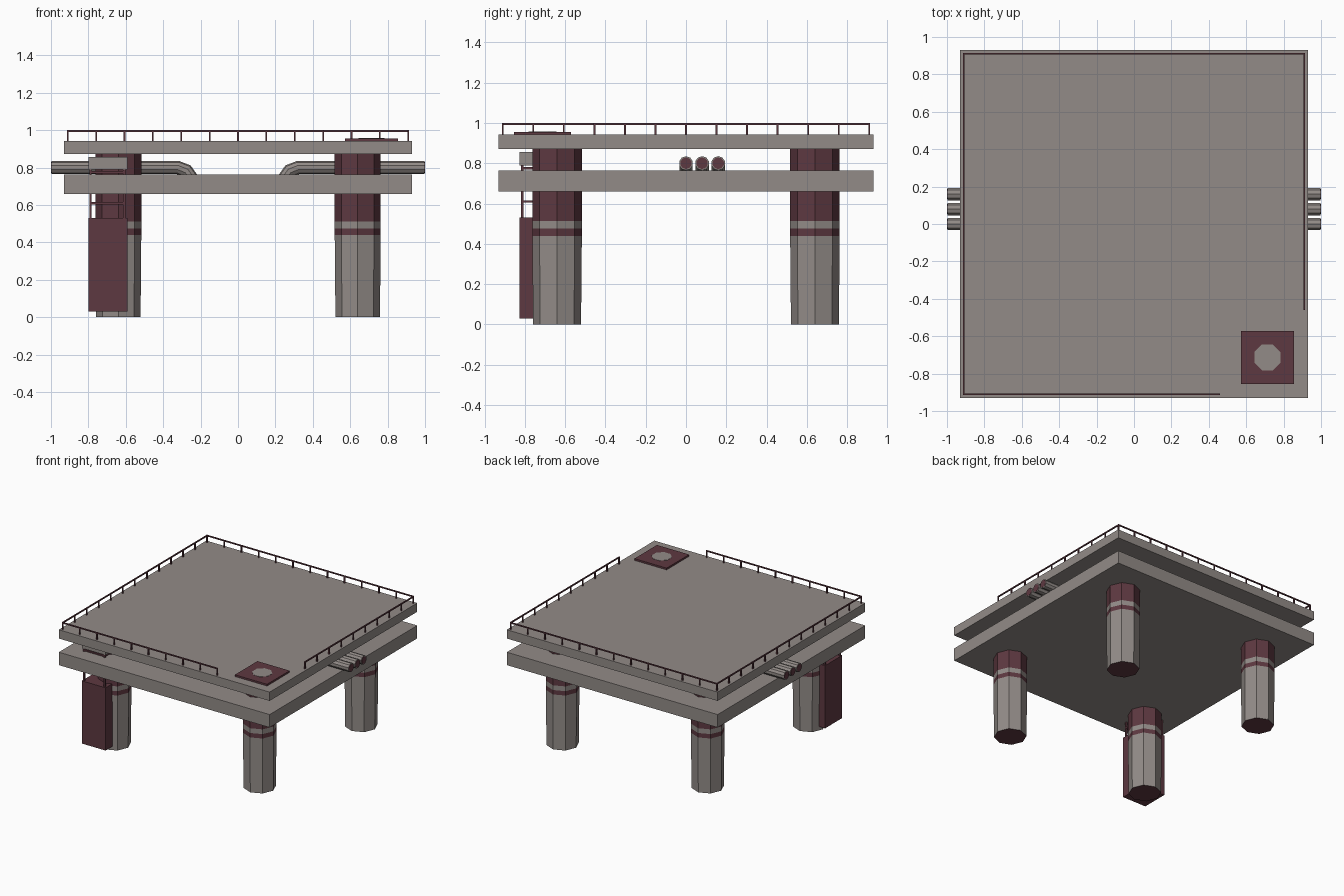
import bpy, bmesh, math
from mathutils import Vector

if "Cube" in bpy.data.objects:
    bpy.data.objects.remove(bpy.data.objects["Cube"])


def material(name, rgb):
    m = bpy.data.materials.new(name)
    m.diffuse_color = (*rgb, 1)
    m.use_nodes = True
    m.node_tree.nodes["Principled BSDF"].inputs["Base Color"].default_value = m.diffuse_color
    return m


GREY = material("warm_grey", (0.29, 0.26, 0.245))
MAROON = material("maroon", (0.11, 0.04, 0.052))


def finish(name, bm, *mats):
    bmesh.ops.recalc_face_normals(bm, faces=bm.faces[:])
    me = bpy.data.meshes.new(name)
    bm.to_mesh(me)
    bm.free()
    for m in mats:
        me.materials.append(m)
    ob = bpy.data.objects.new(name, me)
    bpy.context.collection.objects.link(ob)
    return ob


def add_box(bm, lo, hi):
    lo, hi = Vector(lo), Vector(hi)
    vs = bmesh.ops.create_cube(bm, size=1)["verts"]
    for v in vs:
        v.co = (lo + hi) / 2 + v.co * (hi - lo)


def box(name, lo, hi, mat):
    bm = bmesh.new()
    add_box(bm, lo, hi)
    return finish(name, bm, mat)


def loft(name, rings, slots, caps, *mats):
    """Skin a list of point rings; slots gives the material of each span."""
    bm = bmesh.new()
    loops = [[bm.verts.new(p) for p in r] for r in rings]
    n = len(loops[0])
    for a, b, s in zip(loops, loops[1:], slots):
        for i in range(n):
            j = (i + 1) % n
            bm.faces.new((a[i], a[j], b[j], b[i])).material_index = s
    for loop, s in zip((loops[0], loops[-1]), caps):
        bm.faces.new(loop).material_index = s
    return finish(name, bm, *mats)


def circle(n, r, cx, cy, z, phase=0.0):
    return [(cx + r * math.cos(phase + 2 * math.pi * i / n),
             cy + r * math.sin(phase + 2 * math.pi * i / n), z) for i in range(n)]


# Two square decks
D = 0.93
box("lower_deck", (-D, -D, 0.66), (D, D, 0.763), GREY)
box("upper_deck", (-D, -D, 0.872), (D, D, 0.942), GREY)

# Octagonal banded legs
bands = [(0, 0.119), (0.44, 0.123), (0.475, 0.123), (0.513, 0.123), (0.88, 0.123)]
for sx, xn in ((-1, "left"), (1, "right")):
    for sy, yn in ((-1, "front"), (1, "back")):
        loft(f"{yn}_{xn}_leg",
             [circle(8, r, sx * 0.64, sy * 0.64, z) for z, r in bands],
             (0, 1, 0, 1), (1, 1), GREY, MAROON)

# Railing with a gap at the front right corner
R, T, STEP = 0.91, 0.0045, 1.82 / 12
Z0, Z1 = 0.94, 1.0
runs = [((-R, -R), (1, 0), 9), ((-R, -R), (0, 1), 12),
        ((-R, R), (1, 0), 12), ((R, R), (0, -1), 9)]
bm = bmesh.new()
for (x, y), (dx, dy), n in runs:
    ex, ey = x + dx * STEP * n, y + dy * STEP * n
    add_box(bm, (min(x, ex) - T, min(y, ey) - T, Z1 - 2 * T),
            (max(x, ex) + T, max(y, ey) + T, Z1))
    for i in range(n + 1):
        px, py = x + dx * STEP * i, y + dy * STEP * i
        add_box(bm, (px - T, py - T, Z0), (px + T, py + T, Z1 - T))
finish("railing", bm, MAROON)

# Corner plate with an octagonal centre
C = 0.713
box("corner_plate", (C - 0.142, -C - 0.142, 0.94), (C + 0.142, -C + 0.142, 0.956), MAROON)
loft("plate_centre", [circle(8, 0.075, C, -C, z, math.pi / 8) for z in (0.945, 0.958)],
     (0,), (0, 0), GREY)

# Bent pipes between the decks, three on each side
path = [(0.998, 0.80), (0.32, 0.80), (0.275, 0.782), (0.24, 0.732)]
normals = [(0, 1), (-0.18, 1.0), (-0.62, 0.85), (-0.82, 0.57)]
N, PR = 10, 0.035
for sx, xn in ((-1, "left"), (1, "right")):
    for k in range(3):
        py = 0.08 * k
        rings = []
        for (x, z), (nx, nz) in zip(path, normals):
            ring = []
            for i in range(N):
                a = 2 * math.pi * (i + 0.5) / N
                u, v = PR * math.cos(a), PR * math.sin(a)
                ring.append((sx * (x + nx * v), py + u, z + nz * v))
            rings.append(ring)
        loft(f"{xn}_pipe_{k + 1}", rings, (0,) * 3, (0, 0), GREY)
        cap = [[(sx * x, py + p, 0.80 + q) for p, q, _ in
                circle(N, 0.029, 0, 0, 0, math.pi / N)] for x in (0.99, 1.0)]
        loft(f"{xn}_pipe_cap_{k + 1}", cap, (0,), (0, 0), MAROON)

# Lift housing around the front left leg
X0, X1, Y0, Y1 = -0.80, -0.59, -0.826, -0.61
box("lift_shaft", (X0, Y0, 0.03), (X1, Y1, 0.53), MAROON)
box("lift_head", (X0, Y0, 0.79), (X1, Y1, 0.857), GREY)

# Open frame joining shaft and head
P = 0.006
xa, xb, ya, yb = X0 + 0.012, X1 - 0.018, Y0 + 0.014, Y1 - 0.014
bm = bmesh.new()
for x in (xa, xb):
    for y in (ya, yb):
        add_box(bm, (x - P, y - P, 0.52), (x + P, y + P, 0.80))
for z in (0.61, 0.775):
    for y in (ya, yb):
        add_box(bm, (xa, y - P, z - P), (xb, y + P, z + P))
    for x in (xa, xb):
        add_box(bm, (x - P, ya, z - P), (x + P, yb, z + P))
finish("lift_frame", bm, MAROON)
